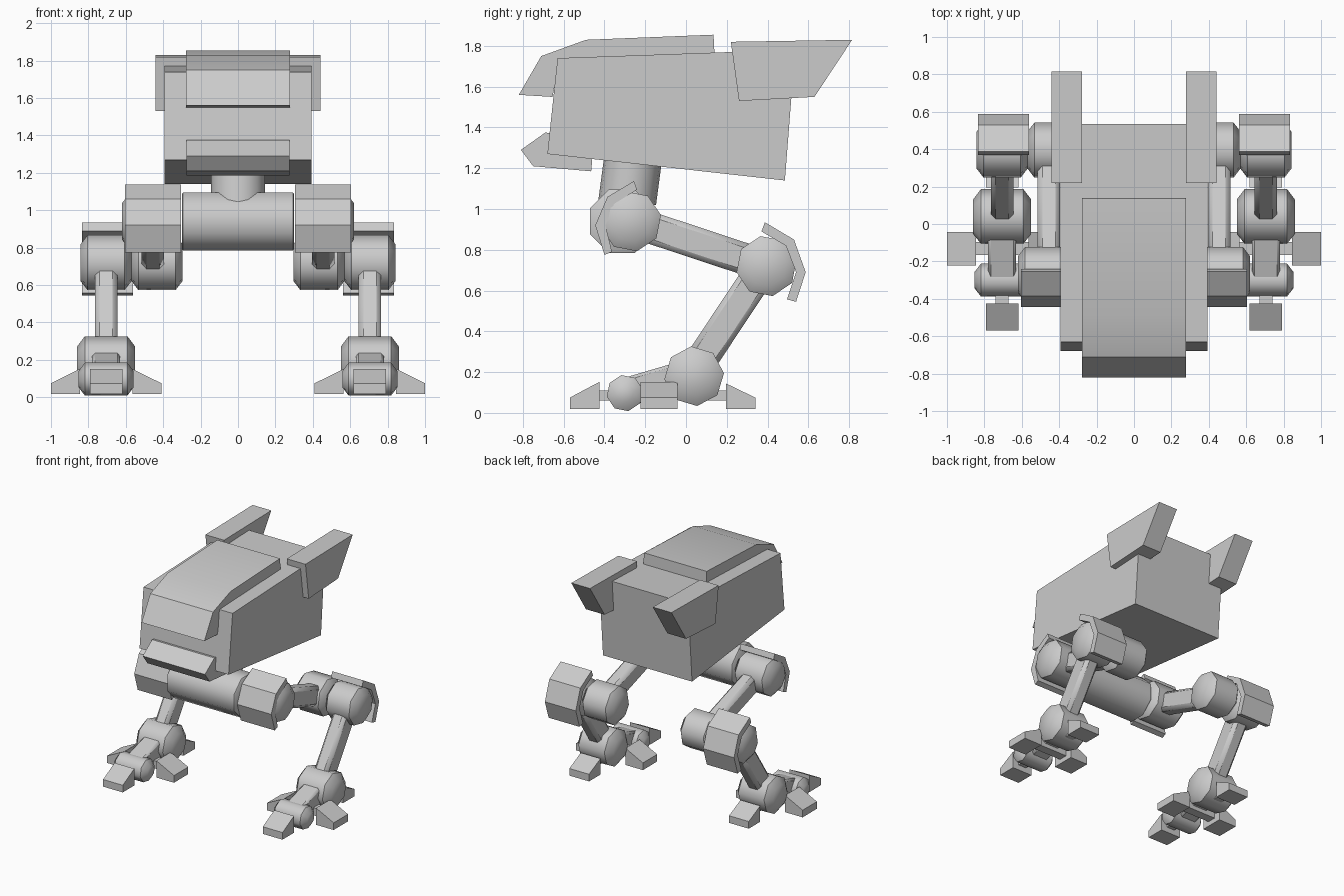
import bpy, bmesh
from math import sin, cos, pi, radians
from mathutils import Vector

if "Cube" in bpy.data.objects:
    bpy.data.objects.remove(bpy.data.objects["Cube"])


def finish(name, bm, mirror=False, bevel=0, smooth=30):
    bmesh.ops.recalc_face_normals(bm, faces=bm.faces)
    me = bpy.data.meshes.new(name)
    bm.to_mesh(me)
    bm.free()
    me.shade_smooth()
    me.set_sharp_from_angle(angle=radians(smooth))
    ob = bpy.data.objects.new(name, me)
    bpy.context.collection.objects.link(ob)
    if bevel:
        b = ob.modifiers.new("bevel", 'BEVEL')
        b.width = bevel
        b.segments = 1
        b.limit_method = 'ANGLE'
    if mirror:
        ob.modifiers.new("mirror", 'MIRROR')
    return ob


def loft(name, rings, **kw):
    """Skin a stack of equal-sized point rings and cap the ends."""
    bm = bmesh.new()
    vs = [[bm.verts.new(p) for p in r] for r in rings]
    n = len(vs[0])
    for a, b in zip(vs, vs[1:]):
        for i in range(n):
            j = (i + 1) % n
            bm.faces.new((a[i], a[j], b[j], b[i]))
    bm.faces.new(vs[0])
    bm.faces.new(vs[-1])
    return finish(name, bm, **kw)


def plate(name, prof, x0, x1, **kw):
    """Side profile (y, z) extruded across x."""
    return loft(name, [[(x, y, z) for y, z in prof] for x in (x0, x1)], **kw)


def barrel(name, x, y, z, half, r, cham, turn=0.0, mirror=True):
    """Eight-sided drum along x with chamfered ends."""
    steps = [(-half, r - cham), (-half + cham * .75, r), (half - cham * .75, r), (half, r - cham)]
    rings = [[(x + d, y + q * cos(turn + i * pi / 4), z + q * sin(turn + i * pi / 4))
              for i in range(8)] for d, q in steps]
    return loft(name, rings, mirror=mirror, smooth=50)


def beam(name, x, a, b, width, depth, bevel=.025):
    """Bar in the y-z plane from a to b."""
    a, b = Vector(a), Vector(b)
    d = (b - a).normalized()
    n = Vector((-d.y, d.x)) * depth / 2
    return plate(name, [a + n, b + n, b - n, a - n], x - width / 2, x + width / 2,
                 mirror=True, bevel=bevel, smooth=50)


# Hull
hull = [(-.68, 1.27), (-.63, 1.74), (.22, 1.77), (.535, 1.78), (.485, 1.14)]
plate("hull", hull, -.393, .393, bevel=0)
top = [(-.82, 1.56), (-.71, 1.75), (-.49, 1.83), (.135, 1.855), (.14, 1.755), (-.62, 1.72), (-.655, 1.55)]
plate("top_plate", top, -.277, .277)
chin = [(-.81, 1.29), (-.69, 1.375), (-.55, 1.36), (-.46, 1.24), (-.465, 1.185), (-.75, 1.21)]
plate("chin_plate", chin, -.275, .275)
ear = [(.22, 1.82), (.815, 1.83), (.63, 1.55), (.26, 1.53)]
plate("rear_fin", ear, .277, .442, mirror=True)

# Neck and hip bar
neck = [[(.145 * cos(i * pi / 8), cy + .143 * sin(i * pi / 8), z) for i in range(16)]
        for cy, z in ((-.29, 1.02), (-.258, 1.26))]
loft("neck", neck)
barrel("hip_bar", 0, -.315, .94, .30, .168, .008, pi / 8, mirror=False)

# Legs
HIP, KNEE, ANKLE = (-.27, .94), (.395, .72), (.04, .18)
barrel("hip_joint", .465, *HIP, .155, .15, .05, .2)
hip_guard = [(-.255, 1.137), (-.385, 1.06), (-.445, .92), (-.40, .775),
             (-.363, .79), (-.395, .92), (-.353, 1.025), (-.24, 1.095)]
plate("hip_guard", hip_guard, .305, .605, mirror=True)
beam("thigh", .455, HIP, KNEE, .12, .155)
barrel("inner_knee", .433, *KNEE, .137, .15, .05, .2)
barrel("outer_knee", .705, *KNEE, .137, .15, .05, .2)
knee_guard = [(.387, .935), (.53, .85), (.587, .69), (.54, .545),
              (.495, .557), (.54, .69), (.49, .82), (.37, .89)]
plate("knee_guard", knee_guard, .562, .835, mirror=True)
beam("shin", .705, (.385, .725), (.03, .19), .12, .155)
barrel("ankle", .705, *ANKLE, .155, .147, .055, .1)

# Feet
beam("foot_bar", .705, (.04, .2), (-.30, .10), .15, .14, .015)
barrel("toe_joint", .705, -.30, .097, .147, .09, .045, .2)
plate("front_toe_link", [(-.44, .06), (-.44, .11), (-.36, .11), (-.36, .06)], .67, .74, mirror=True)
plate("rear_toe_link", [(.08, .06), (.08, .11), (.21, .11), (.21, .06)], .67, .74, mirror=True)
plate("side_toe_link", [(-.165, .055), (-.165, .115), (-.095, .115), (-.095, .055)], .54, .87, mirror=True)
plate("front_toe", [(-.57, .018), (-.57, .075), (-.425, .152), (-.425, .018)], .618, .792, mirror=True)
plate("rear_toe", [(.195, .018), (.195, .145), (.34, .075), (.34, .018)], .618, .792, mirror=True)
for name, s in (("outer_toe", 1), ("inner_toe", -1)):
    prof = [(.14, .018), (.14, .152), (.295, .075), (.295, .018)]
    loft(name, [[(.705 + s * d, y, z) for d, z in prof] for y in (-.222, -.042)], mirror=True)
